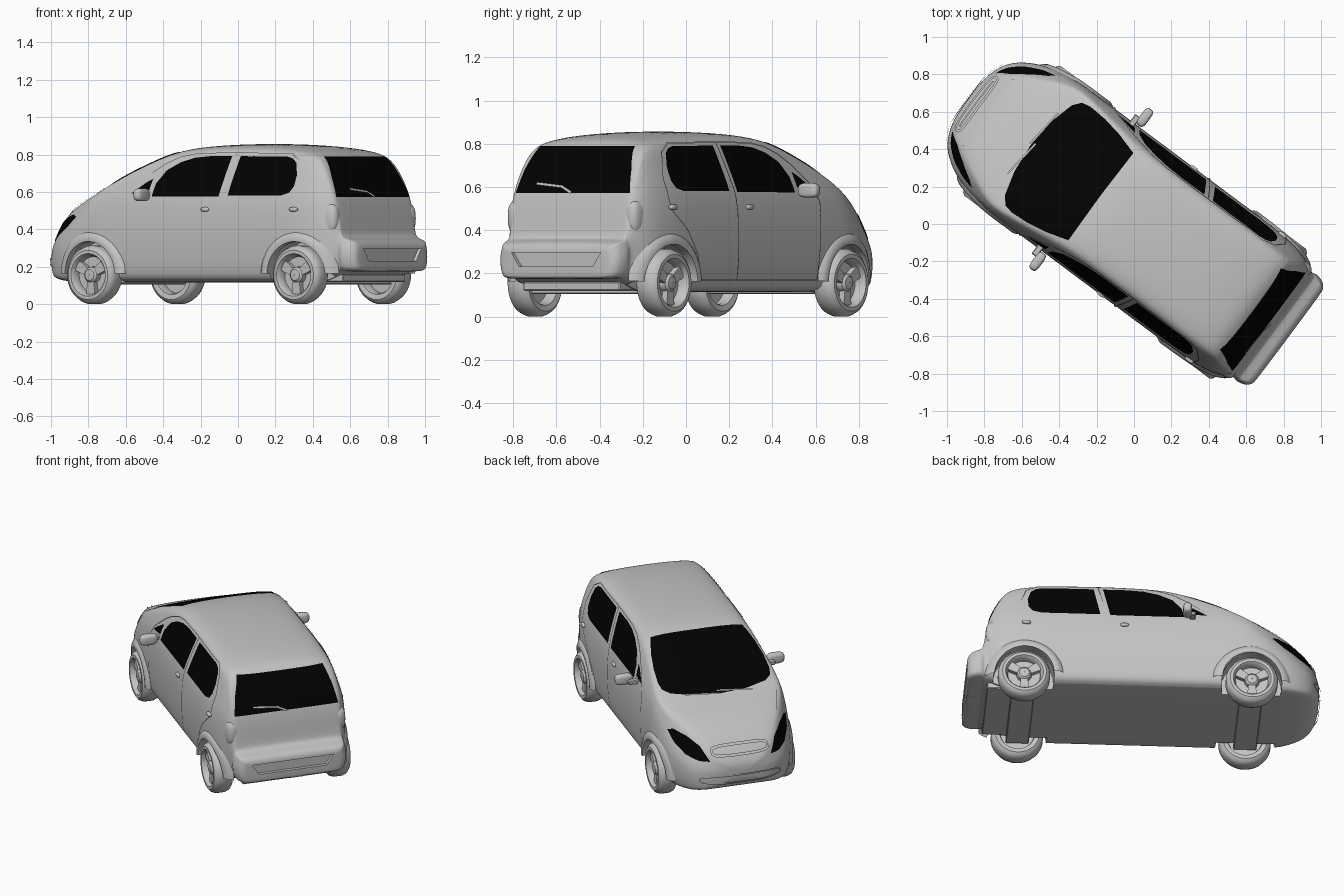
import bpy, bmesh, math
from mathutils import Vector, Matrix
from mathutils.bvhtree import BVHTree

if "Cube" in bpy.data.objects:
    bpy.data.objects.remove(bpy.data.objects["Cube"])

HEADING = math.radians(143.3)   # local +x is forward, +y is the car's left


def material(name, c):
    m = bpy.data.materials.new(name)
    m.use_nodes = True
    m.diffuse_color = (*c, 1)
    b = m.node_tree.nodes["Principled BSDF"]
    b.inputs["Base Color"].default_value = (*c, 1)
    b.inputs["Roughness"].default_value = 0.6
    return m


GREY = material("body grey", (0.55, 0.55, 0.55))
BLACK = material("black glass", (0.0005, 0.0005, 0.0005))


def finish(name, bm, mat, angle=35, normals=True):
    if normals:
        bmesh.ops.recalc_face_normals(bm, faces=bm.faces)
    me = bpy.data.meshes.new(name)
    bm.to_mesh(me)
    bm.free()
    me.materials.append(mat)
    ob = bpy.data.objects.new(name, me)
    ob.rotation_euler.z = HEADING
    ob.location = (.008, .008, 0)
    bpy.context.scene.collection.objects.link(ob)
    smooth(ob, angle)
    return ob


def smooth(ob, angle):
    bpy.ops.object.select_all(action='DESELECT')
    ob.select_set(True)
    bpy.context.view_layer.objects.active = ob
    bpy.ops.object.shade_smooth_by_angle(angle=math.radians(angle))


def bake(ob):
    """Replace the mesh by its modified version."""
    dg = bpy.context.evaluated_depsgraph_get()
    me = bpy.data.meshes.new_from_object(ob.evaluated_get(dg))
    ob.modifiers.clear()
    ob.data = me


# --- body: cross-sections lofted along the length
# station, underside, half width, belt height, top height
KEYS = [(1.113, .21, .11, .27, .30), (1.093, .17, .20, .285, .345), (1.055, .145, .275, .295, .395),
        (1.0, .13, .325, .315, .453), (.92, .12, .372, .35, .508), (.82, .115, .402, .415, .55),
        (.70, .115, .42, .50, .588), (.62, .115, .422, .545, .633), (.50, .115, .422, .57, .702),
        (.36, .115, .422, .57, .770), (.24, .115, .422, .57, .820), (.12, .115, .422, .57, .846),
        (-.1, .115, .422, .57, .858), (-.35, .115, .422, .57, .858), (-.55, .115, .422, .57, .848),
        (-.69, .115, .418, .57, .832), (-.785, .12, .405, .57, .808), (-.845, .14, .387, .56, .69),
        (-.892, .16, .362, .52, .58), (-.912, .17, .350, .42, .48), (-.925, .175, .350, .35, .385),
        (-.938, .175, .360, .33, .357), (-.995, .175, .346, .32, .347), (-1.016, .18, .318, .30, .325),
        (-1.022, .19, .30, .27, .30)]


def half_width(l):
    for a, b in zip(KEYS, KEYS[1:]):
        if b[0] <= l <= a[0]:
            t = (l - b[0]) / (a[0] - b[0])
            return b[2] + t * (a[2] - b[2])
    return KEYS[0][2]


def section(l, zb, w, zs, zt):
    h, d = zs - zb, zt - zs
    wc = (.975 * w - .33 * .82 * d) * (1 - .4 * max(0, l - .7))
    half = [(.5 * w, zb), (.9 * w, zb), (.965 * w, zb + .1 * h), (w, zb + .45 * h), (w, zb + .75 * h),
            (.975 * w, zs), ((.975 * w + wc) / 2, zs + .41 * d), (wc, zs + .82 * d),
            (.92 * wc, zs + .91 * d), (.72 * wc, zs + .965 * d), (.4 * wc, zs + .99 * d)]
    ring = [(0, zb)] + half + [(0, zt)] + [(-y, z) for y, z in reversed(half)]
    return [Vector((l, y, z)) for y, z in ring]


bm = bmesh.new()
rings = [[bm.verts.new(p) for p in section(*k)] for k in KEYS]
for a, b in zip(rings, rings[1:]):
    for i in range(len(a)):
        j = (i + 1) % len(a)
        bm.faces.new((a[i], a[j], b[j], b[i]))
bm.faces.new(rings[0])
bm.faces.new(rings[-1])
body = finish("body_shell", bm, GREY)
body.modifiers.new("smooth", 'SUBSURF').levels = 2
bake(body)
bm = bmesh.new()
bm.from_mesh(body.data)
TREE = BVHTree.FromBMesh(bm)
bm.free()

# wheel wells and the number plate recess cut out of the shell
AXLES = {"front": .688, "rear": -.683}
HUB = .157
bm = bmesh.new()
for l in AXLES.values():
    for s in (1, -1):
        m = Matrix.Translation((l, s * .40, HUB)) @ Matrix.Rotation(math.pi / 2, 4, 'X')
        bmesh.ops.create_cone(bm, cap_ends=True, segments=40, radius1=.182, radius2=.182, depth=.22, matrix=m)
for v in bmesh.ops.create_cube(bm, size=1)["verts"]:
    v.co = Vector((-1.05 + .10 * v.co.x, (.47 + .09 * v.co.z) * v.co.y, .265 + .065 * v.co.z))
cutter = finish("shell_cutter", bm, GREY)
cutter.hide_render = True
mod = body.modifiers.new("wells", 'BOOLEAN')
mod.object, mod.operation, mod.solver = cutter, 'DIFFERENCE', 'EXACT'
bake(body)
bpy.data.objects.remove(cutter)
smooth(body, 35)

# --- plates and raised lines projected on to the shell
VIEWS = {  # plane point -> ray start, ray direction
    "left": (lambda a, b: Vector((a, 2, b)), Vector((0, -1, 0))),
    "right": (lambda a, b: Vector((a, -2, b)), Vector((0, 1, 0))),
    "top": (lambda a, b: Vector((a, b, 2)), Vector((0, 0, -1))),
    "front": (lambda a, b: Vector((2, a, b)), Vector((-1, 0, 0))),
    "rear": (lambda a, b: Vector((-2, a, b)), Vector((1, 0, 0))),
}


def project(name, bm, view, mat, lift):
    start, ray = VIEWS[view]
    lost = []
    for v in bm.verts:
        hit, n, _, _ = TREE.ray_cast(start(v.co.x, v.co.y), ray)
        if hit is None:
            lost.append(v)
        else:
            v.co = hit + (n if n.dot(ray) < 0 else -n) * lift
    bmesh.ops.delete(bm, geom=lost, context='VERTS')
    bm.normal_update()
    flip = [f for f in bm.faces if f.normal.dot(ray) > 0]
    bmesh.ops.reverse_faces(bm, faces=flip)
    return finish(name, bm, mat, 60, normals=False)


def plate(name, pts, view, step=.025):
    bm = bmesh.new()
    bm.faces.new([bm.verts.new((a, b, 0)) for a, b in pts])
    for k in (0, 1):
        lo, hi = min(p[k] for p in pts), max(p[k] for p in pts)
        n = max(1, int((hi - lo) / step))
        for i in range(1, n):
            co, no = [0, 0, 0], [0, 0, 0]
            co[k], no[k] = lo + (hi - lo) * i / n, 1
            bmesh.ops.bisect_plane(bm, geom=bm.verts[:] + bm.edges[:] + bm.faces[:], plane_co=co, plane_no=no)
    bmesh.ops.triangulate(bm, faces=bm.faces)
    return project(name, bm, view, BLACK, .004)


def seam(name, pts, view, wide=.006, lift=.006, closed=False):
    pts = [Vector(p) for p in pts]
    if closed:
        pts.append(pts[0])
    path = []
    for a, b in zip(pts, pts[1:]):
        n = max(1, int((b - a).length / .02))
        path += [a.lerp(b, i / n) for i in range(n)]
    path.append(pts[-1])
    bm, prev = bmesh.new(), None
    for i, p in enumerate(path):
        t = (path[min(i + 1, len(path) - 1)] - path[max(i - 1, 0)]).normalized()
        o = Vector((-t.y, t.x)) * wide / 2
        pair = [bm.verts.new((*(p + s * o), 0)) for s in (1, -1)]
        if prev:
            bm.faces.new((prev[0], prev[1], pair[1], pair[0]))
        prev = pair
    return project(name, bm, view, GREY, lift)


for side in ("left", "right"):
    plate(side + "_front_door_window", [(-.165, .575), (.28, .575), (.265, .645), (.21, .715), (.13, .757),
                                        (.04, .782), (-.06, .79), (-.205, .79)], side)
    plate(side + "_rear_door_window", [(-.225, .58), (-.575, .58), (-.63, .595), (-.655, .63), (-.66, .69),
                                       (-.64, .755), (-.61, .778), (-.57, .788), (-.262, .79)], side)
    plate(side + "_quarter_window", [(.42, .59), (.305, .60), (.29, .67), (.33, .65)], side)
    seam(side + "_centre_door_seam", [(-.17, .17), (-.185, .56), (-.235, .805)], side)
    seam(side + "_door_outline", [(.45, .17), (.46, .53), (.41, .61), (.30, .70), (.22, .75), (.13, .785), (.04, .80),
                                  (-.19, .806), (-.6, .80), (-.67, .76), (-.71, .64), (-.69, .5), (-.57, .40),
                                  (-.49, .29), (-.46, .17)], side)
    seam(side + "_sill_seam", [(.45, .17), (-.46, .17)], side)

plate("windscreen", [(.23, -.29), (.235, 0), (.23, .29), (.35, .325), (.46, .345), (.56, .352), (.61, .342),
                     (.645, .30), (.68, .17), (.695, 0), (.68, -.17), (.645, -.30), (.61, -.342), (.56, -.352),
                     (.46, -.345), (.35, -.325)], "top")
plate("tailgate_window", [(-.328, .572), (.328, .572), (.31, .68), (.275, .787), (-.268, .787), (-.305, .68)], "rear")
seam("bonnet_rear_edge", [(.64, -.35), (.69, -.26), (.73, -.12), (.74, 0), (.73, .12), (.69, .26), (.64, .35)], "top")
for s, side in ((1, "left"), (-1, "right")):
    plate(side + "_headlight", [(s * .19, .338), (s * .25, .338), (s * .31, .36), (s * .355, .41), (s * .372, .465),
                                (s * .345, .478), (s * .29, .46), (s * .235, .42)], "front", .015)
    seam(side + "_bonnet_seam", [(.98, s * .22), (.85, s * .30), (.72, s * .345), (.64, s * .35)], "top")
    seam(side + "_front_wiper", [(.70, s * .1 + .1), (.675, s * .1 - .12)], "top", .01, .012)


def oval(y, z, a, b, n=28):
    f = lambda c: math.copysign(abs(c) ** .55, c)
    return [(y + a * f(math.cos(t)), z + b * f(math.sin(t))) for t in [2 * math.pi * i / n for i in range(n)]]


seam("grille_rim", oval(0, .388, .175, .026), "front", .014, .01, True)
seam("grille_bar", [(-.15, .388), (.15, .388)], "front", .01, .008)
seam("lower_intake", oval(0, .225, .25, .024), "front", .01, .009, True)
seam("rear_wiper", [(0, .57), (.06, .598), (.21, .612)], "rear", .012, .014)


def blob(name, loc, size, power=.75):
    bm = bmesh.new()
    bmesh.ops.create_uvsphere(bm, u_segments=24, v_segments=14, radius=1)
    for v in bm.verts:
        v.co = Vector([math.copysign(abs(c) ** power, c) * k + o for c, k, o in zip(v.co, size, loc)])
    return finish(name, bm, GREY)


def block(name, loc, size):
    bm = bmesh.new()
    bmesh.ops.create_cube(bm, size=1)
    for v in bm.verts:
        v.co = Vector([c * k + o for c, k, o in zip(v.co, size, loc)])
    bmesh.ops.bevel(bm, geom=bm.edges[:], offset=.005, segments=1, affect='EDGES')
    return finish(name, bm, GREY)


# --- lamps, handles, mirrors, underside
for s, side in ((1, "left"), (-1, "right")):
    blob(side + "_tail_light", (-.852, s * .338, .46), (.06, .040, .082))
    for l in (-.08, -.67):
        blob(side + "_door_handle", (l, s * .415, .507), (.026, .014, .012))
    block(side + "_mirror_stalk", (.33, s * .42, .575), (.035, .09, .025))
    blob(side + "_mirror_head", (.295, s * .48, .585), (.026, .055, .034), .6)
block("tow_hook", (-.98, -.03, .19), (.07, .10, .03))
block("floor_pan", (0, 0, .14), (1.8, .56, .04))
for end, l in AXLES.items():
    block(end + "_axle", (l, 0, .135), (.14, .70, .06))


# --- wheels: turned tyre and rim, three spokes and a hub
def lathe(bm, prof, n=40):
    loops = [[bm.verts.new((r * math.cos(t), y, r * math.sin(t))) for r, y in prof]
             for t in [2 * math.pi * i / n for i in range(n)]]
    for i, a in enumerate(loops):
        b = loops[(i + 1) % n]
        for j in range(len(prof)):
            k = (j + 1) % len(prof)
            bm.faces.new((a[j], a[k], b[k], b[j]))


def wheel(name, l, s):
    bm = bmesh.new()
    lathe(bm, [(.106, .05), (.114, .06), (.132, .06), (.148, .048), (.157, .026), (.157, -.026), (.148, -.048),
               (.132, -.06), (.105, -.055), (.098, -.04), (.098, .02)])
    lathe(bm, [(.1, .0), (.1, .008), (.002, .008), (.002, .0)])      # dish
    lathe(bm, [(.046, .0), (.042, .036), (.030, .048), (.002, .05), (.002, .0)], 24)   # hub
    for i in range(3):
        res = bmesh.ops.create_cube(bm, size=1)
        rot = Matrix.Rotation(2 * math.pi * i / 3 + math.pi / 2, 4, 'Y')
        for v in res["verts"]:
            wide = .06 if v.co.x > 0 else .04
            v.co = rot @ Vector((.065 + .085 * v.co.x, .022 + .032 * v.co.y, wide * v.co.z))
    for v in bm.verts:
        v.co = Vector((v.co.x + l, s * (v.co.y + .372), v.co.z + HUB))
    finish(name, bm, GREY)


def arch(name, l, s, n=32):
    bm, prev = bmesh.new(), None
    for i in range(n + 1):
        t = math.radians(2 + 176 * i / n)
        row = []
        for r, o in ((.178, -.03), (.178, .012), (.196, .015), (.218, .006), (.234, -.01)):
            x = l + r * math.cos(t)
            row.append(bm.verts.new((x, s * (half_width(x) + o), HUB + r * math.sin(t))))
        if prev:
            for j in range(4):
                bm.faces.new((prev[j], prev[j + 1], row[j + 1], row[j]))
        prev = row
    bm.normal_update()
    if sum(f.normal.y * s for f in bm.faces) < 0:
        bmesh.ops.reverse_faces(bm, faces=bm.faces)
    finish(name, bm, GREY, 40, normals=False)


for end, l in AXLES.items():
    for s, side in ((1, "left"), (-1, "right")):
        wheel(f"{end}_{side}_wheel", l, s)
        arch(f"{end}_{side}_arch", l, s)
